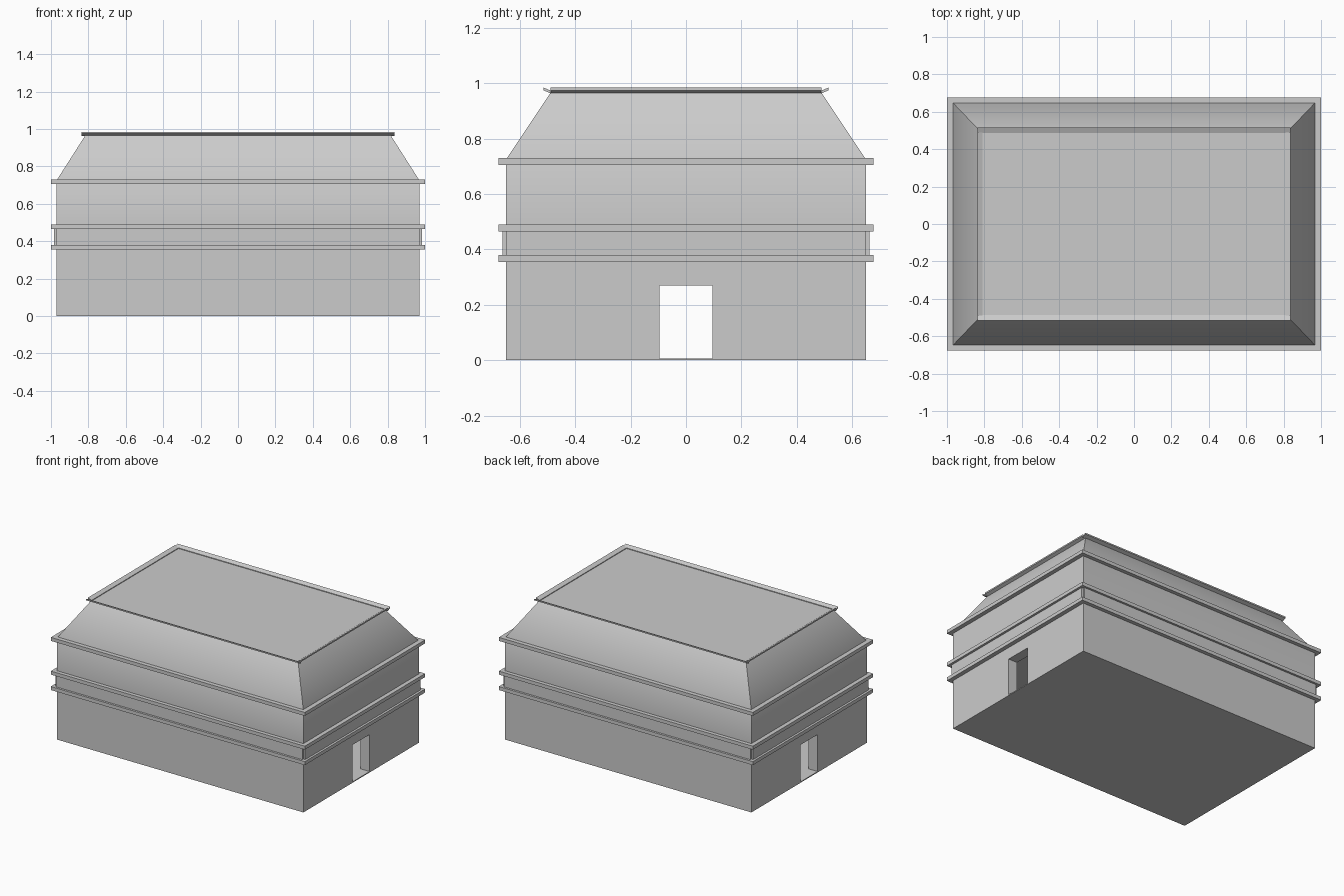
import bpy, bmesh
from mathutils import Vector

if "Cube" in bpy.data.objects:
    bpy.data.objects.remove(bpy.data.objects["Cube"])


def make_object(name, bm):
    bmesh.ops.recalc_face_normals(bm, faces=bm.faces)
    mesh = bpy.data.meshes.new(name)
    bm.to_mesh(mesh)
    bm.free()
    ob = bpy.data.objects.new(name, mesh)
    bpy.context.collection.objects.link(ob)
    return ob


def box(name, x0, x1, y0, y1, z0, z1):
    bm = bmesh.new()
    bmesh.ops.create_cube(bm, size=1)
    for v in bm.verts:
        v.co = Vector((x1 if v.co.x > 0 else x0,
                       y1 if v.co.y > 0 else y0,
                       z1 if v.co.z > 0 else z0))
    return make_object(name, bm)


def extrude_profile(name, profile, half, along_x, sign):
    # profile holds (outward, z) points, swept along the other axis
    bm = bmesh.new()
    ends = []
    for t in (-half, half):
        ends.append([bm.verts.new((t, sign * o, z) if along_x else (sign * o, t, z))
                     for o, z in profile])
    a, b = ends
    n = len(profile)
    bm.faces.new(a)
    bm.faces.new(b)
    for i in range(n):
        j = (i + 1) % n
        bm.faces.new((a[i], a[j], b[j], b[i]))
    return make_object(name, bm)


# walls and sloping roof lofted from rectangles
bm = bmesh.new()
rings = []
for hx, hy, z in ((.97, .65, 0), (.97, .65, .475), (.97, .65, .725), (.815, .488, .968)):
    rings.append([bm.verts.new((sx * hx, sy * hy, z))
                  for sx, sy in ((-1, -1), (1, -1), (1, 1), (-1, 1))])
for a, b in zip(rings, rings[1:]):
    for i in range(4):
        j = (i + 1) % 4
        bm.faces.new((a[i], a[j], b[j], b[i]))
bm.faces.new(rings[0])
bm.faces.new(rings[-1])
shell = make_object("walls_and_roof", bm)
bpy.context.view_layer.objects.active = shell
shell.select_set(True)
bpy.ops.object.shade_smooth_by_angle(angle=0.7)

# hollow room and a doorway at each end
cutters = (box("room_cutter", -.90, .90, -.58, .58, .007, .37),
           box("doorway_cutter", -1.1, 1.1, -.095, .095, .007, .27))
for c in cutters:
    mod = shell.modifiers.new(c.name, 'BOOLEAN')
    mod.operation = 'DIFFERENCE'
    mod.solver = 'EXACT'
    mod.object = c
    c.hide_render = True
    c.hide_set(True)

for sign, side in ((-1, "a"), (1, "b")):
    # three ledges and the raised band between the lower two
    for name, z0, z1, out in (("lower_ledge", .355, .38, .027), ("band", .38, .465, .012),
                              ("middle_ledge", .465, .49, .027), ("eaves_ledge", .705, .73, .027)):
        ledge = name != "band"
        ox = .03 if ledge else .014
        long_half = .99 if ledge else .97
        short_half = .677 if ledge else .65
        for wall, o, half, along_x in ((.65, out, long_half, True), (.97, ox, short_half, False)):
            prof = ((wall - .01, z0), (wall + o, z0), (wall + o, z1), (wall - .01, z1))
            extrude_profile(f"{name}_{'long' if along_x else 'end'}_{side}",
                            prof, half, along_x, sign)
    # tilted flanges round the flat roof top
    for edge, half, along_x in ((.487, .838, True), (.81, .49, False)):
        prof = ((edge, .963), (edge + .028, .975), (edge + .028, .985), (edge, .973))
        extrude_profile(f"roof_flange_{'long' if along_x else 'end'}_{side}",
                        prof, half, along_x, sign)
